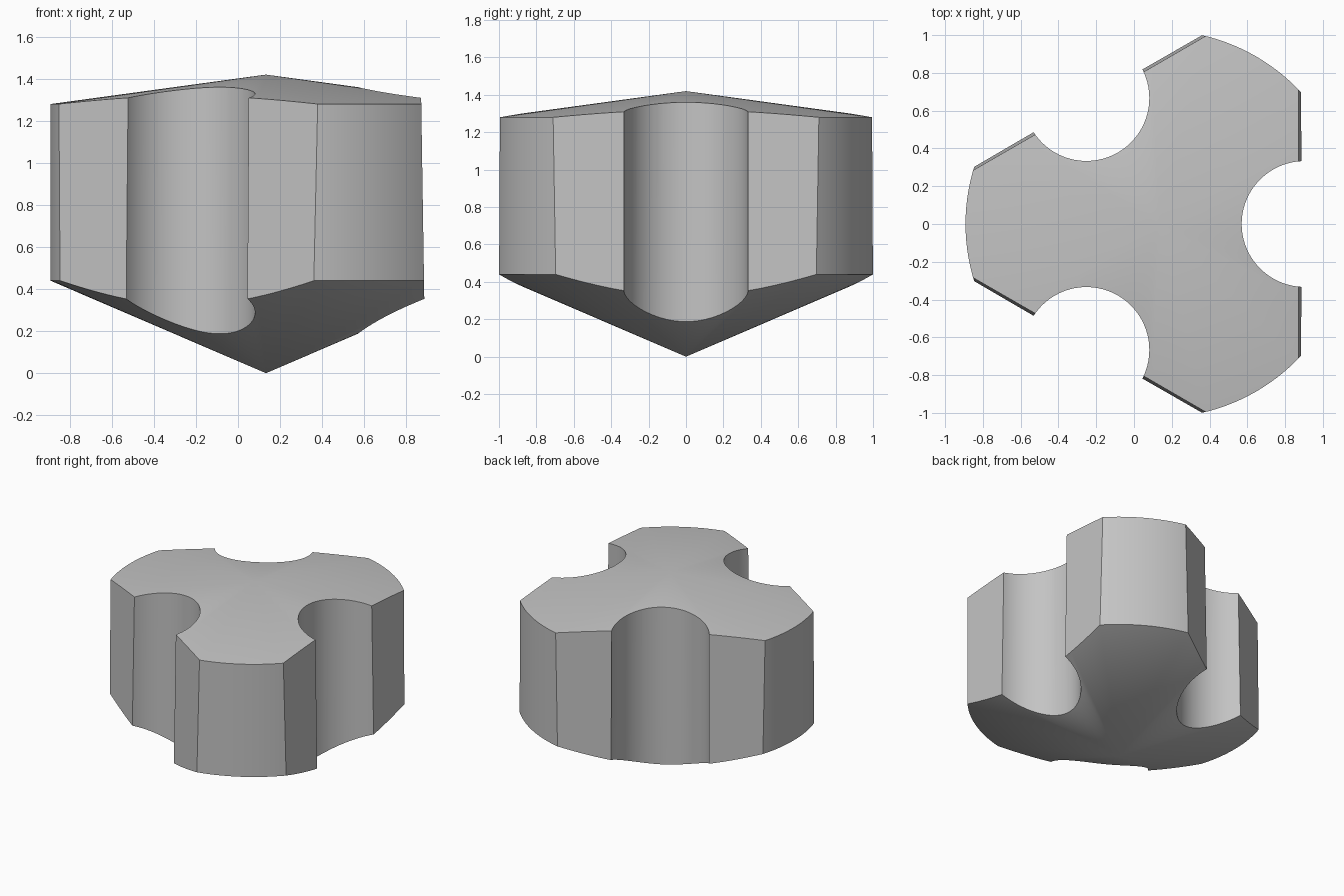
import bpy
import bmesh
from math import cos, sin, tau, radians
from mathutils import Matrix, Vector

cube = bpy.data.objects.get("Cube")
if cube:
    bpy.data.objects.remove(cube, do_unlink=True)

AXIS_X = 0.133
RADIUS = 1.025
GROOVE_RADIUS, GROOVE_DISTANCE = 0.333, 0.77
SIDES = 144


def new_object(name, bm):
    mesh = bpy.data.meshes.new(name)
    bm.to_mesh(mesh)
    bm.free()
    obj = bpy.data.objects.new(name, mesh)
    obj.location.x = AXIS_X
    bpy.context.collection.objects.link(obj)
    return obj


# Round body with a deep cone below and a shallow cone on top
bm = bmesh.new()
profile = [(0, 0), (RADIUS, 0.44), (RADIUS, 1.28), (0, 1.42)]
verts = [bm.verts.new((r, 0, z)) for r, z in profile]
edges = [bm.edges.new(pair) for pair in zip(verts, verts[1:])]
bmesh.ops.spin(bm, geom=verts + edges, cent=(0, 0, 0), axis=(0, 0, 1),
               angle=tau, steps=SIDES, use_merge=True)
bmesh.ops.remove_doubles(bm, verts=bm.verts[:], dist=0.0005)

# Three slightly drafted flats
for i in range(3):
    a = i * tau / 3
    point = Vector((0.753 * cos(a), 0.753 * sin(a), 0.35))
    normal = Vector((cos(a), sin(a), 0.0155)).normalized()
    cut = bmesh.ops.bisect_plane(bm, geom=bm.verts[:] + bm.edges[:] + bm.faces[:],
                                 plane_co=point, plane_no=normal, clear_outer=True)
    rim = [e for e in bm.edges if e.is_boundary]
    bmesh.ops.holes_fill(bm, edges=rim, sides=0)
bmesh.ops.recalc_face_normals(bm, faces=bm.faces[:])
body = new_object("grooved_body", bm)

# Three round grooves, one in the middle of each flat
bm = bmesh.new()
for i in range(3):
    a = i * tau / 3
    place = Matrix.Translation((GROOVE_DISTANCE * cos(a), GROOVE_DISTANCE * sin(a), 0.7))
    bmesh.ops.create_cone(bm, cap_ends=True, segments=96, radius1=GROOVE_RADIUS,
                          radius2=GROOVE_RADIUS, depth=2.4, matrix=place)
cutter = new_object("groove_cutter", bm)
cutter.hide_render = True

grooves = body.modifiers.new("grooves", 'BOOLEAN')
grooves.operation = 'DIFFERENCE'
grooves.solver = 'EXACT'
grooves.object = cutter
bpy.ops.object.select_all(action='DESELECT')
bpy.context.view_layer.objects.active = body
body.select_set(True)
bpy.ops.object.modifier_apply(modifier=grooves.name)
bpy.data.objects.remove(cutter, do_unlink=True)

# Plain grey finish
grey = bpy.data.materials.new("plain grey")
grey.use_nodes = True
colour = (0.55, 0.55, 0.55, 1)
grey.diffuse_color = colour
grey.node_tree.nodes["Principled BSDF"].inputs["Base Color"].default_value = colour
body.data.materials.clear()
body.data.materials.append(grey)
bpy.ops.object.shade_smooth_by_angle(angle=radians(30))
